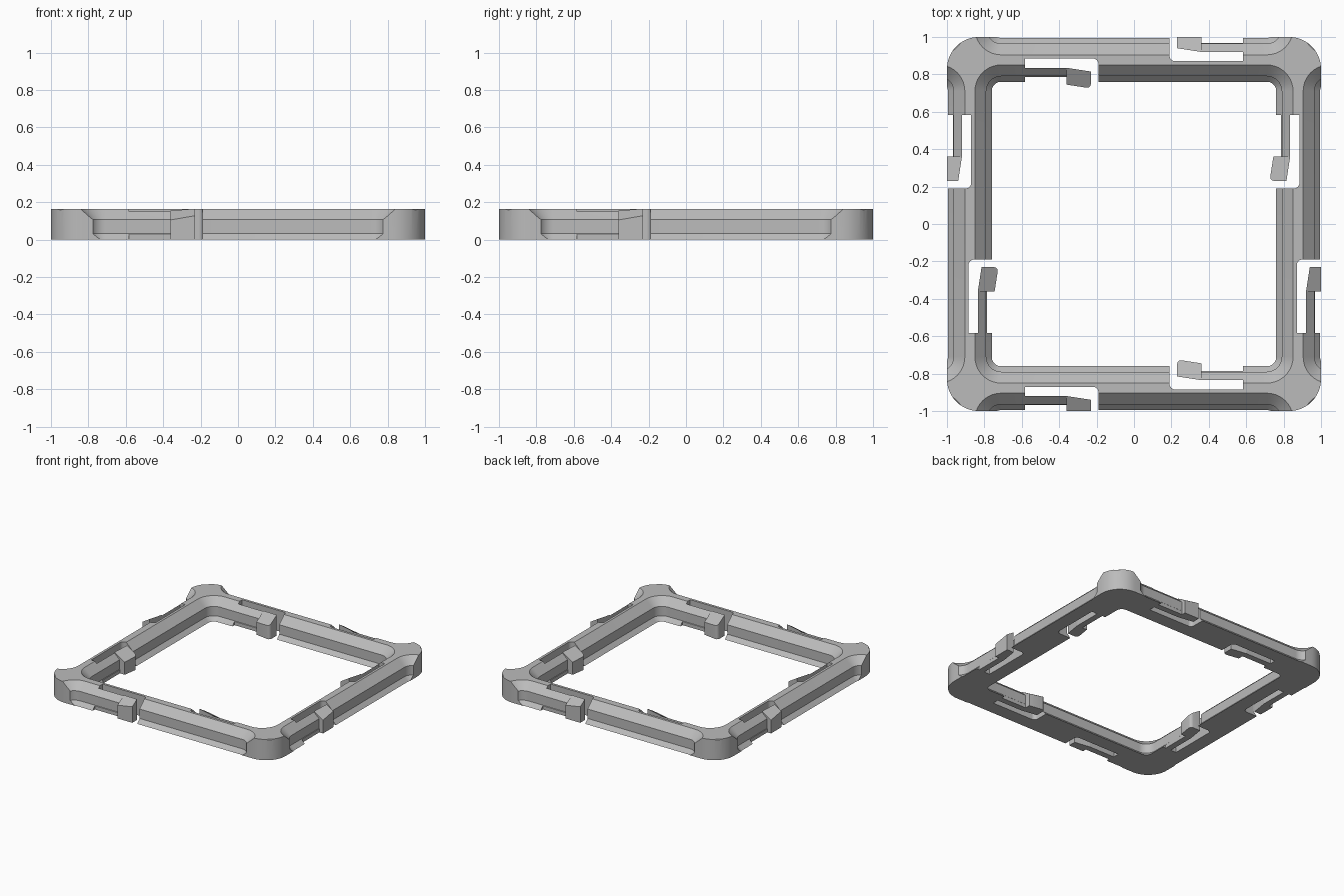
import bpy, bmesh
from math import pi, cos, sin
from mathutils import Matrix, Vector

HEIGHT = 0.165
RAIL = 0.8775          # distance from the middle to each rail's centre line
PITCH = 2 * RAIL

old = bpy.data.objects.get("Cube")
if old:
    bpy.data.objects.remove(old, do_unlink=True)

grey = bpy.data.materials.new("plain grey")
grey.use_nodes = True
GREY = (0.5, 0.5, 0.5, 1)
grey.diffuse_color = GREY
grey.node_tree.nodes["Principled BSDF"].inputs["Base Color"].default_value = GREY


def rounded_square(half, radius, z, steps=10):
    """Corner-rounded square loop at height z."""
    loop = []
    for corner in range(4):
        start = corner * pi / 2
        turn = Matrix.Rotation(start, 3, "Z")
        centre = turn @ Vector((half - radius, half - radius, z))
        for i in range(steps + 1):
            a = start + i / steps * pi / 2
            loop.append(centre + Vector((cos(a), sin(a), 0)) * radius)
    return loop


def loft(bm, loops, matrix=Matrix()):
    """Closed solid through matching loops."""
    rings = [[bm.verts.new(matrix @ Vector(p)) for p in loop] for loop in loops]
    count = len(rings[0])
    faces = [bm.faces.new(rings[0]), bm.faces.new(rings[-1])]
    for low, high in zip(rings, rings[1:]):
        for i in range(count):
            j = (i + 1) % count
            faces.append(bm.faces.new((low[i], low[j], high[j], high[i])))
    bmesh.ops.recalc_face_normals(bm, faces=faces)


def make_object(name, bm):
    mesh = bpy.data.meshes.new(name)
    bm.to_mesh(mesh)
    bm.free()
    mesh.materials.append(grey)
    obj = bpy.data.objects.new(name, mesh)
    bpy.context.collection.objects.link(obj)
    return obj


def select_only(obj):
    bpy.ops.object.select_all(action="DESELECT")
    obj.select_set(True)
    bpy.context.view_layer.objects.active = obj


def cut(target, cutter):
    cutter.hide_render = True
    mod = target.modifiers.new("cut", "BOOLEAN")
    mod.operation = "DIFFERENCE"
    mod.solver = "EXACT"
    mod.object = cutter
    select_only(target)
    bpy.ops.object.modifier_apply(modifier=mod.name)
    bpy.data.objects.remove(cutter, do_unlink=True)


# Clip places: outer and inner clip on each of the four rails
places = []
for quarter in range(4):
    side = Matrix.Rotation(quarter * pi / 2, 4, "Z") @ Matrix.Translation((0, RAIL, 0))
    places.append((side, True))
    places.append((side @ Matrix.Rotation(pi, 4, "Z"), False))

# Frame slab
bm = bmesh.new()
loft(bm, [rounded_square(1, 0.17, z) for z in (0, HEIGHT)])
frame = make_object("frame", bm)

# Sockets: the middle one and its eight neighbours share one profile
profile = [(-0.03, 0.76, 0.048), (0, 0.76, 0.048), (0.032, 0.79, 0.08),
           (0.107, 0.79, 0.08), (0.175, 0.861, 0.15)]
bm = bmesh.new()
for i in (-1, 0, 1):
    for j in (-1, 0, 1):
        loft(bm, [rounded_square(h, r, z) for z, h, r in profile],
             Matrix.Translation((i * PITCH, j * PITCH, 0)))
cut(frame, make_object("socket_cutter", bm))

# Slots that free a springy arm at each clip place
NEAR, ROOT, HEAD = 0.19, 0.582, 0.36
ARM_BACK, ARM_FRONT, SLOT_BACK, ROUND = 0.0425, 0.0905, -0.007, 0.03
outline = [(ROOT, SLOT_BACK), (ROOT, ARM_BACK), (HEAD, ARM_BACK),
           (HEAD, ARM_FRONT), (ROOT, ARM_FRONT), (ROOT, 0.2), (NEAR, 0.2)]
for i in range(7):
    a = pi + i / 6 * pi / 2
    outline.append((NEAR + ROUND + ROUND * cos(a), SLOT_BACK + ROUND + ROUND * sin(a)))
bm = bmesh.new()
for place, outer in places:
    loft(bm, [[(u, d, z) for u, d in outline] for z in (-0.05, 0.25)], place)
cut(frame, make_object("slot_cutter", bm))

select_only(frame)
bpy.ops.object.shade_smooth_by_angle(angle=pi / 7)


# Clip heads: slanted blocks with a sloping top at the arm ends
def head_section(u, trim, limit):
    f = (HEAD - u) / 0.13
    back = ARM_BACK + 0.02 * f
    tip = min(limit, 0.1325 + 0.02 * f - trim)
    top = 0.155 + 0.01 * f
    return [(u, back, 0), (u, tip, 0), (u, tip, top - 0.62 * (tip - back)), (u, back, top)]


for index, (place, outer) in enumerate(places):
    limit = 1 - RAIL if outer else 1
    bm = bmesh.new()
    sections = [(HEAD, 0), (0.255, 0), (0.242, 0.004), (0.234, 0.012), (0.23, 0.025)]
    loft(bm, [head_section(u, trim, limit) for u, trim in sections], place)
    kind = "outer" if outer else "inner"
    head = make_object(f"{kind}_clip_head_{index // 2 + 1}", bm)
    select_only(head)
    bpy.ops.object.shade_smooth_by_angle(angle=pi / 5)
